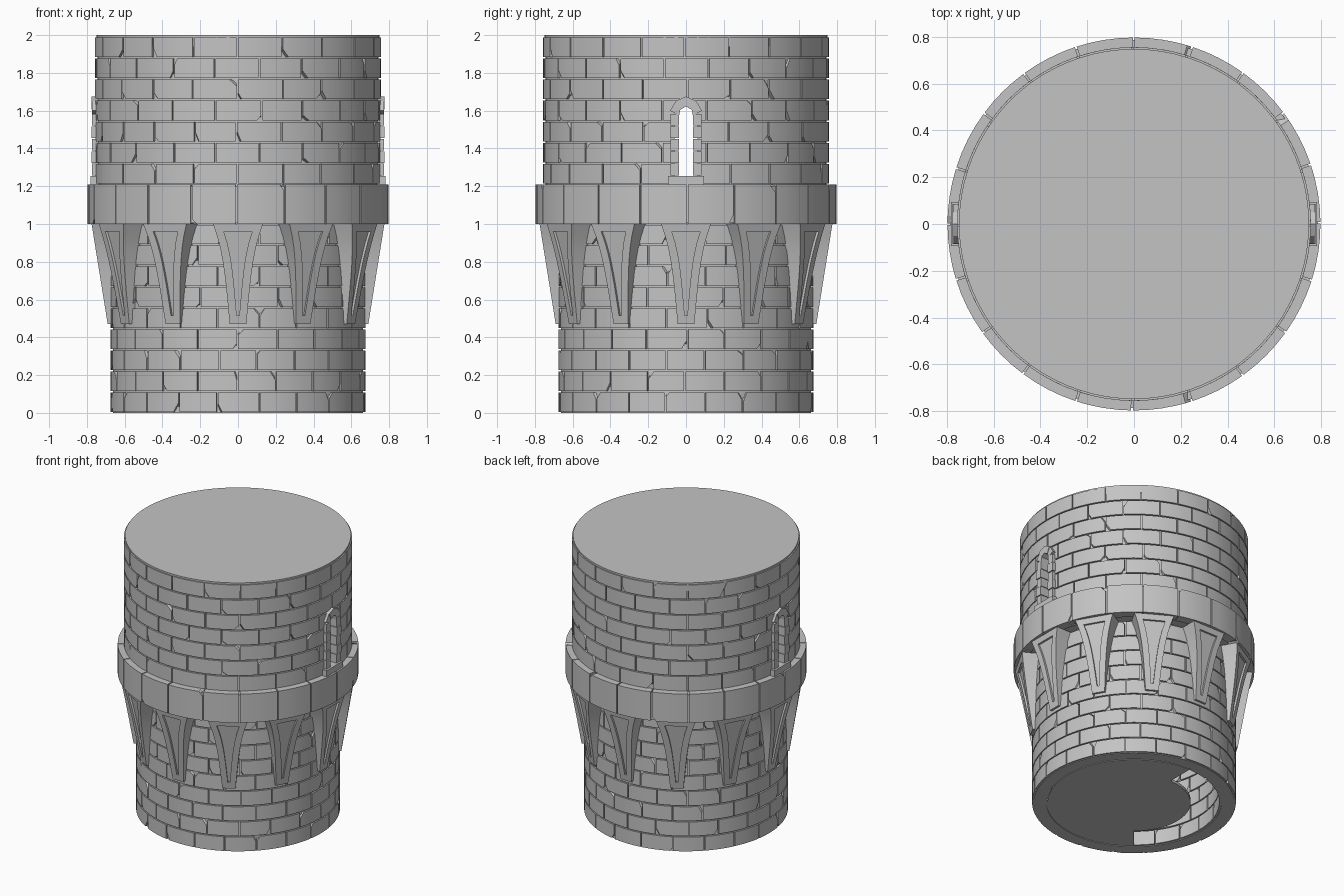
import bpy, bmesh, random
from math import sin, cos, pi, radians

random.seed(4)
if "Cube" in bpy.data.objects:
    bpy.data.objects.remove(bpy.data.objects["Cube"])

stone = bpy.data.materials.new("grey stone")
stone.use_nodes = True
GREY = (0.55, 0.55, 0.55, 1)
stone.diffuse_color = GREY
stone.node_tree.nodes["Principled BSDF"].inputs["Base Color"].default_value = GREY

BRICKS = 20
STEP = 2 * pi / BRICKS
GAP = 0.008


def polar(r, a, z):
    return (r * cos(a), r * sin(a), z)


def finish(bm, name, smooth=True, cutter=None):
    """Turn a bmesh into a shaded stone object, optionally cut."""
    bmesh.ops.recalc_face_normals(bm, faces=bm.faces)
    mesh = bpy.data.meshes.new(name)
    bm.to_mesh(mesh)
    bm.free()
    mesh.materials.append(stone)
    ob = bpy.data.objects.new(name, mesh)
    bpy.context.collection.objects.link(ob)
    bpy.ops.object.select_all(action="DESELECT")
    ob.select_set(True)
    bpy.context.view_layer.objects.active = ob
    if cutter:
        mod = ob.modifiers.new("openings", "BOOLEAN")
        mod.operation = "DIFFERENCE"
        mod.solver = "EXACT"
        mod.object = cutter
        bpy.ops.object.modifier_apply(modifier=mod.name)
    if smooth:
        bpy.ops.object.shade_smooth_by_angle(angle=radians(20))
    return ob


def prism(bm, lower, upper):
    """Closed solid between two matching outlines."""
    a = [bm.verts.new(p) for p in lower]
    b = [bm.verts.new(p) for p in upper]
    bm.faces.new(a)
    bm.faces.new(b)
    for i in range(len(a)):
        j = (i + 1) % len(a)
        bm.faces.new((a[i], a[j], b[j], b[i]))


def side_prism(bm, outline, x0, x1):
    """Extrude a (y, z) outline along x."""
    prism(bm, [(x0, y, z) for y, z in outline], [(x1, y, z) for y, z in outline])


def lathe(bm, profile, segs=80):
    """Revolve a closed (r, z) profile into a ring."""
    rings = [[bm.verts.new(polar(r, 2 * pi * k / segs, z)) for r, z in profile]
             for k in range(segs)]
    n = len(profile)
    for k in range(segs):
        p, q = rings[k], rings[(k + 1) % segs]
        for i in range(n):
            j = (i + 1) % n
            bm.faces.new((p[i], q[i], q[j], p[j]))


def course(bm, face_r, back_r, z0, z1, shift):
    """One ring of curved blocks with open joints and chipped corners."""
    joints = [(k + shift + random.uniform(-0.04, 0.04)) * STEP for k in range(BRICKS)]
    joints.append(joints[0] + 2 * pi)
    half = GAP / 2
    for a0, a1 in zip(joints, joints[1:]):
        a0, a1 = a0 + half / face_r, a1 - half / face_r
        stops = [0, 0.25, 0.5, 0.75, 1]
        chip = random.random() < 0.55
        side, top = random.choice((0, 1)), random.random() < 0.5
        if chip:
            size = random.uniform(0.07, 0.16)
            stops = sorted(stops + [abs(side - size)])
        cols = []
        for t in stops:
            a = a0 + (a1 - a0) * t
            lo, hi = z0 + half, z1 - half
            back = [polar(back_r, a, lo), polar(back_r, a, hi)]
            if chip and t == side:
                cut = random.uniform(0.02, 0.05)
                lo, hi = (lo, hi - cut) if top else (lo + cut, hi)
            pts = [polar(face_r, a, lo), polar(face_r, a, hi), back[1], back[0]]
            cols.append([bm.verts.new(p) for p in pts])
        for p, q in zip(cols, cols[1:]):
            for i in range(4):
                j = (i + 1) % 4
                bm.faces.new((p[i], q[i], q[j], p[j]))
        bm.faces.new(cols[0])
        bm.faces.new(cols[-1])


def courses(name, rows, face_r, back_r, z0, z1, first_shift, cutter=None):
    bm = bmesh.new()
    h = (z1 - z0) / rows
    for i in range(rows):
        course(bm, face_r, back_r, z0 + i * h, z0 + (i + 1) * h,
               (first_shift + 0.5 * i) % 1)
    finish(bm, name, cutter=cutter)


# Helper that cuts the two window openings
bm = bmesh.new()
side_prism(bm, [(-0.06, 1.23), (0.06, 1.23), (0.06, 1.6), (0.03, 1.64), (-0.03, 1.64), (-0.06, 1.6)], -1, 1)
window_cutter = finish(bm, "window_cutter", smooth=False)
window_cutter.hide_render = True
window_cutter.hide_set(True)

# Mortar core of the hollow wall
bm = bmesh.new()
lathe(bm, [(0.58, 0), (0.663, 0), (0.663, 1.006), (0.787, 1.006), (0.787, 1.2),
           (0.743, 1.2), (0.743, 1.985), (0.58, 1.985)])
finish(bm, "wall_core", cutter=window_cutter)

# Block courses
courses("lower_bricks", 9, 0.675, 0.645, 0, 1.0, 0.5)
courses("band_blocks", 1, 0.797, 0.73, 0.996, 1.214, 0)
courses("upper_bricks", 7, 0.756, 0.72, 1.21, 1.992, 0, window_cutter)
courses("inner_bricks", 9, 0.565, 0.59, 0, 1.0, 0)

# Flat roof
bm = bmesh.new()
ring = [2 * pi * k / 80 for k in range(80)]
prism(bm, [polar(0.748, a, 1.94) for a in ring], [polar(0.748, a, 2) for a in ring])
finish(bm, "roof")

# Ground floor with a curved stairwell slot
bm = bmesh.new()
outer = [(0.572, radians(a)) for a in range(230, 451, 5)]
inner = [(0.375, radians(a)) for a in range(90, 231, 5)]
prism(bm, [polar(r, a, 0) for r, a in outer + inner],
      [polar(r, a, 0.02) for r, a in outer + inner])
finish(bm, "ground_floor")


# Flared corbels with a sunken tapering panel
def corbel(bm, angle):
    n = 8

    def place(y, z, depth=0.0):
        r = 0.69 + 0.085 * (z - 0.47) / 0.53 - depth
        return bm.verts.new((r * cos(angle) - y * sin(angle),
                             r * sin(angle) + y * cos(angle), z))

    def edge(side, bottom, top, w0, w1, depth=0.0):
        out = []
        for i in range(n + 1):
            t = i / n
            w = w0 + (w1 - w0) * (0.55 * t + 0.45 * t ** 4)
            out.append(place(side * w, bottom + (top - bottom) * t, depth))
        return out

    def strip(a, b):
        for i in range(n):
            bm.faces.new((a[i], a[i + 1], b[i + 1], b[i]))

    front = [edge(s, 0.47, 1.0, 0.044, 0.132) for s in (-1, 1)]
    rim = [edge(s, 0.515, 0.96, 0.007, 0.075) for s in (-1, 1)]
    sunk = [edge(s, 0.515, 0.96, 0.007, 0.075, 0.014) for s in (-1, 1)]
    back = [edge(s, 0.47, 1.0, 0.044, 0.132, 0.12) for s in (-1, 1)]
    for s in (0, 1):
        strip(back[s], front[s])
        strip(front[s], rim[s])
        strip(rim[s], sunk[s])
    strip(sunk[0], sunk[1])
    strip(back[0], back[1])
    for i in (0, n):
        for p, q in ((back, front), (front, rim), (rim, sunk)):
            bm.faces.new((p[0][i], q[0][i], q[1][i], p[1][i]))


bm = bmesh.new()
for k in range(12):
    corbel(bm, k * pi / 6)
finish(bm, "corbels")

# Window surrounds: sill, jamb stones and arch stones
IN_ARCH = [(0.036, 1.575), (0.03, 1.605), (0.0, 1.622)]
OUT_ARCH = [(0.085, 1.6), (0.052, 1.652), (0.0, 1.675)]
for side, name in ((1, "left_window_frame"), (-1, "right_window_frame")):
    bm = bmesh.new()
    x0 = side * 0.57
    side_prism(bm, [(-0.094, 1.2), (0.094, 1.2), (0.094, 1.254), (-0.094, 1.254)], x0, side * 0.782)
    for m in (-1, 1):
        for i in range(5):
            lo = 1.257 + i * 0.066
            hi = lo + 0.062
            w = 0.085 if i % 2 else 0.081
            side_prism(bm, [(m * 0.036, lo), (m * w, lo), (m * w, hi), (m * 0.036, hi)],
                       x0, side * (0.772 + 0.004 * (i % 2)))
        for i in range(2):
            quad = [IN_ARCH[i], OUT_ARCH[i], OUT_ARCH[i + 1], IN_ARCH[i + 1]]
            side_prism(bm, [(m * y, z) for y, z in quad], x0, side * (0.772 + 0.004 * i))
    finish(bm, name, smooth=False)
